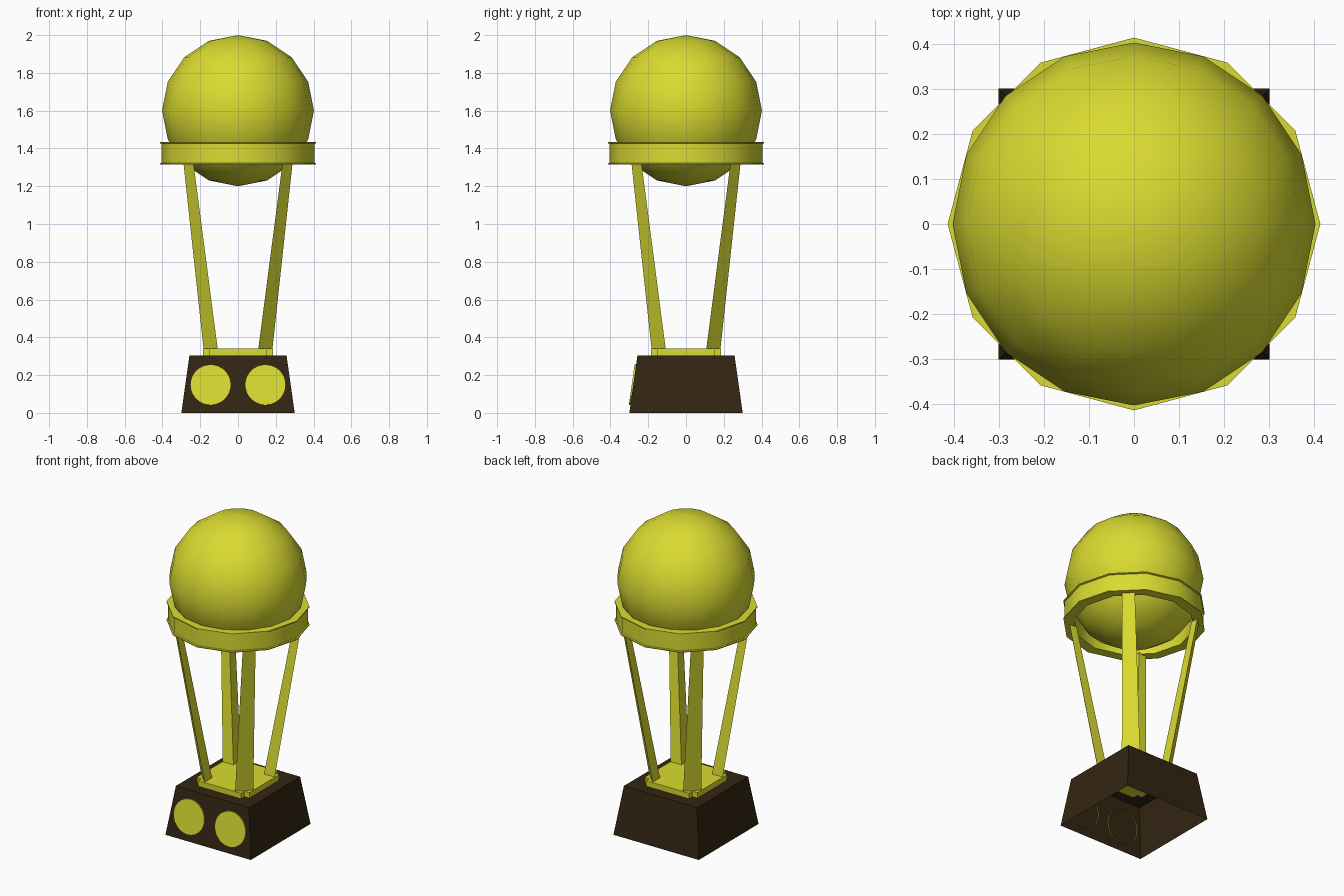
import bpy, bmesh, math
from mathutils import Matrix, Vector

if "Cube" in bpy.data.objects:
    bpy.data.objects.remove(bpy.data.objects["Cube"], do_unlink=True)


def make_material(name, color):
    mat = bpy.data.materials.new(name)
    mat.use_nodes = True
    mat.diffuse_color = color
    mat.node_tree.nodes["Principled BSDF"].inputs["Base Color"].default_value = color
    return mat


GOLD = make_material("yellow gold", (0.70, 0.71, 0.03, 1))
BROWN = make_material("dark brown", (0.033, 0.018, 0.006, 1))


def finish(name, bm, mat, smooth=None):
    bmesh.ops.recalc_face_normals(bm, faces=bm.faces)
    mesh = bpy.data.meshes.new(name)
    bm.to_mesh(mesh)
    bm.free()
    mesh.materials.append(mat)
    obj = bpy.data.objects.new(name, mesh)
    bpy.context.collection.objects.link(obj)
    if smooth:
        bpy.ops.object.select_all(action="DESELECT")
        obj.select_set(True)
        bpy.context.view_layer.objects.active = obj
        bpy.ops.object.shade_smooth_by_angle(angle=math.radians(smooth))
    return obj


def loft(bm, lower, upper, cap_bottom=True):
    """Join two outlines with the same number of points."""
    a = [bm.verts.new(p) for p in lower]
    b = [bm.verts.new(p) for p in upper]
    n = len(a)
    for i in range(n):
        j = (i + 1) % n
        bm.faces.new((a[i], a[j], b[j], b[i]))
    bm.faces.new(b)
    if cap_bottom:
        bm.faces.new(a[::-1])


def square(half, z):
    return [(sx * half, sy * half, z) for sx, sy in ((-1, -1), (1, -1), (1, 1), (-1, 1))]


# Hollow tapered plinth, open underneath
BOTTOM, TOP, PLINTH_H = 0.30, 0.257, 0.305
bm = bmesh.new()
loft(bm, square(BOTTOM, 0), square(TOP, PLINTH_H), cap_bottom=False)
finish("plinth", bm, BROWN)

# Round plaques set through the sloping front wall, open at the back
slope = math.atan2(BOTTOM - TOP, PLINTH_H)
plaque_z = 0.148
wall_y = -BOTTOM + (BOTTOM - TOP) * plaque_z / PLINTH_H
for side, x in (("right", -0.145), ("left", 0.145)):
    bm = bmesh.new()
    bmesh.ops.create_cone(bm, cap_ends=True, segments=32, radius1=0.108,
                          radius2=0.108, depth=0.016)
    back = [f for f in bm.faces if f.normal.z < -0.9]
    bmesh.ops.delete(bm, geom=back, context="FACES_ONLY")
    bm.transform(Matrix.Translation((x, wall_y, plaque_z))
                 @ Matrix.Rotation(math.pi / 2 - slope, 4, "X"))
    finish(side + "_plaque", bm, GOLD)

# Foot plate with notched corners
outer, inner = 0.185, 0.15
outline = []
for k in range(4):
    turn = Matrix.Rotation(k * math.pi / 2, 3, "Z")
    for p in ((outer, inner), (inner, inner), (inner, outer)):
        outline.append(turn @ Vector((*p, 0)))
bm = bmesh.new()
loft(bm, [p + Vector((0, 0, 0.30)) for p in outline],
     [p + Vector((0, 0, 0.34)) for p in outline])
finish("foot_plate", bm, GOLD)


# Four leaning, tapered legs with a triangular section
def triangle(a, s, z):
    return [(a, a, z), (a + s, a, z), (a, a + s, z)]


for k, name in enumerate(("back_left", "back_right", "front_right", "front_left")):
    bm = bmesh.new()
    loft(bm, triangle(0.107, 0.075, 0.335), triangle(0.236, 0.053, 1.325))
    bm.transform(Matrix.Rotation(k * math.pi / 2, 4, "Z"))
    finish(name + "_leg", bm, GOLD)

# Twelve-sided collar with a thin lip at both edges
profile = [(0.35, 1.314), (0.413, 1.314), (0.413, 1.320), (0.406, 1.323),
           (0.406, 1.425), (0.413, 1.428), (0.413, 1.434), (0.35, 1.434)]
bm = bmesh.new()
verts = [bm.verts.new((r, 0, z)) for r, z in profile]
edges = [bm.edges.new((verts[i], verts[(i + 1) % len(verts)])) for i in range(len(verts))]
bmesh.ops.spin(bm, geom=verts + edges, cent=(0, 0, 0), axis=(0, 0, 1),
               angle=2 * math.pi, steps=12)
bmesh.ops.remove_doubles(bm, verts=bm.verts, dist=0.0005)
finish("collar", bm, GOLD, smooth=35)

# Ball resting in the collar
bm = bmesh.new()
bmesh.ops.create_uvsphere(bm, u_segments=16, v_segments=8, radius=0.402)
bm.transform(Matrix.Translation((0, 0, 1.6)) @ Matrix.Diagonal((1, 1, 0.995, 1)))
finish("ball", bm, GOLD, smooth=60)
